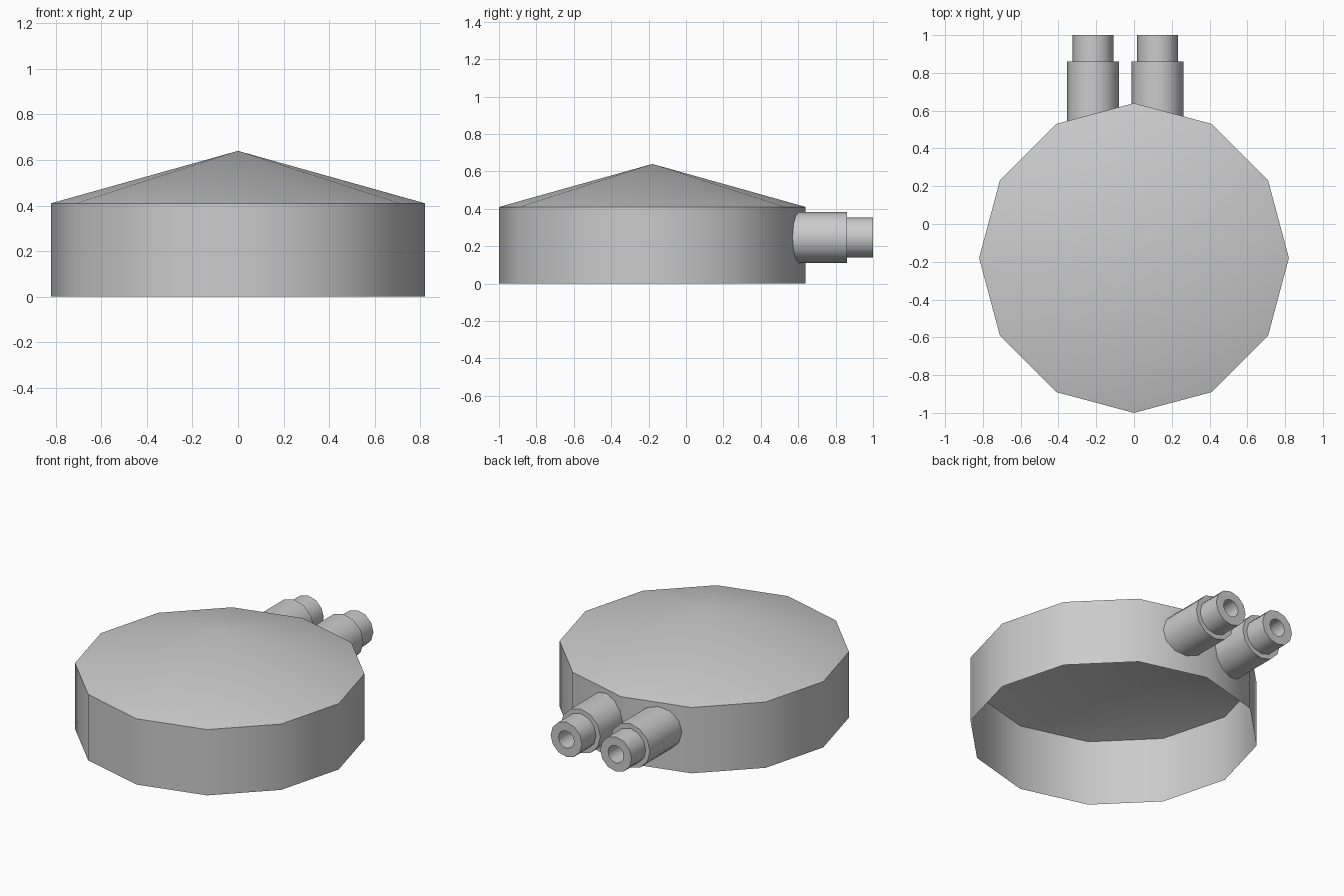
import bpy, bmesh
from math import cos, sin, pi, radians

if "Cube" in bpy.data.objects:
    bpy.data.objects.remove(bpy.data.objects["Cube"])

SIDES = 12


def lathe(name, profile, location, axis):
    """Spin (radius, height) points about z or y; zero radius becomes one point."""
    bm = bmesh.new()
    rings = []
    for r, h in profile:
        ring = []
        for i in range(SIDES if r > 0 else 1):
            a = 2 * pi * i / SIDES
            x, c = r * cos(a), r * sin(a)
            ring.append(bm.verts.new((x, c, h) if axis == 'z' else (-x, h, c)))
        rings.append(ring)
    for lo, hi in zip(rings, rings[1:]):
        for i in range(SIDES):
            j = (i + 1) % SIDES
            if len(hi) == 1:
                bm.faces.new((lo[i], lo[j], hi[0]))
            else:
                bm.faces.new((lo[i], lo[j], hi[j], hi[i]))
    mesh = bpy.data.meshes.new(name)
    bm.to_mesh(mesh)
    bm.free()
    obj = bpy.data.objects.new(name, mesh)
    bpy.context.collection.objects.link(obj)
    obj.location = location
    bpy.ops.object.select_all(action='DESELECT')
    obj.select_set(True)
    bpy.context.view_layer.objects.active = obj
    bpy.ops.object.shade_smooth_by_angle(angle=radians(40))
    return obj


# Open-bottomed drum with a shallow conical top
lathe("housing", [(0.82, 0), (0.82, 0.41), (0, 0.64)], (0, -0.18, 0), 'z')

# Two stepped pipe fittings with a bore, at the back
fitting = [(0.137, 0.53), (0.137, 0.86), (0.108, 0.86),
           (0.108, 1.0), (0.054, 1.0), (0.054, 0.86), (0, 0.86)]
for name, x in (("left_fitting", -0.217), ("right_fitting", 0.125)):
    lathe(name, fitting, (x, 0, 0.247), 'y')
